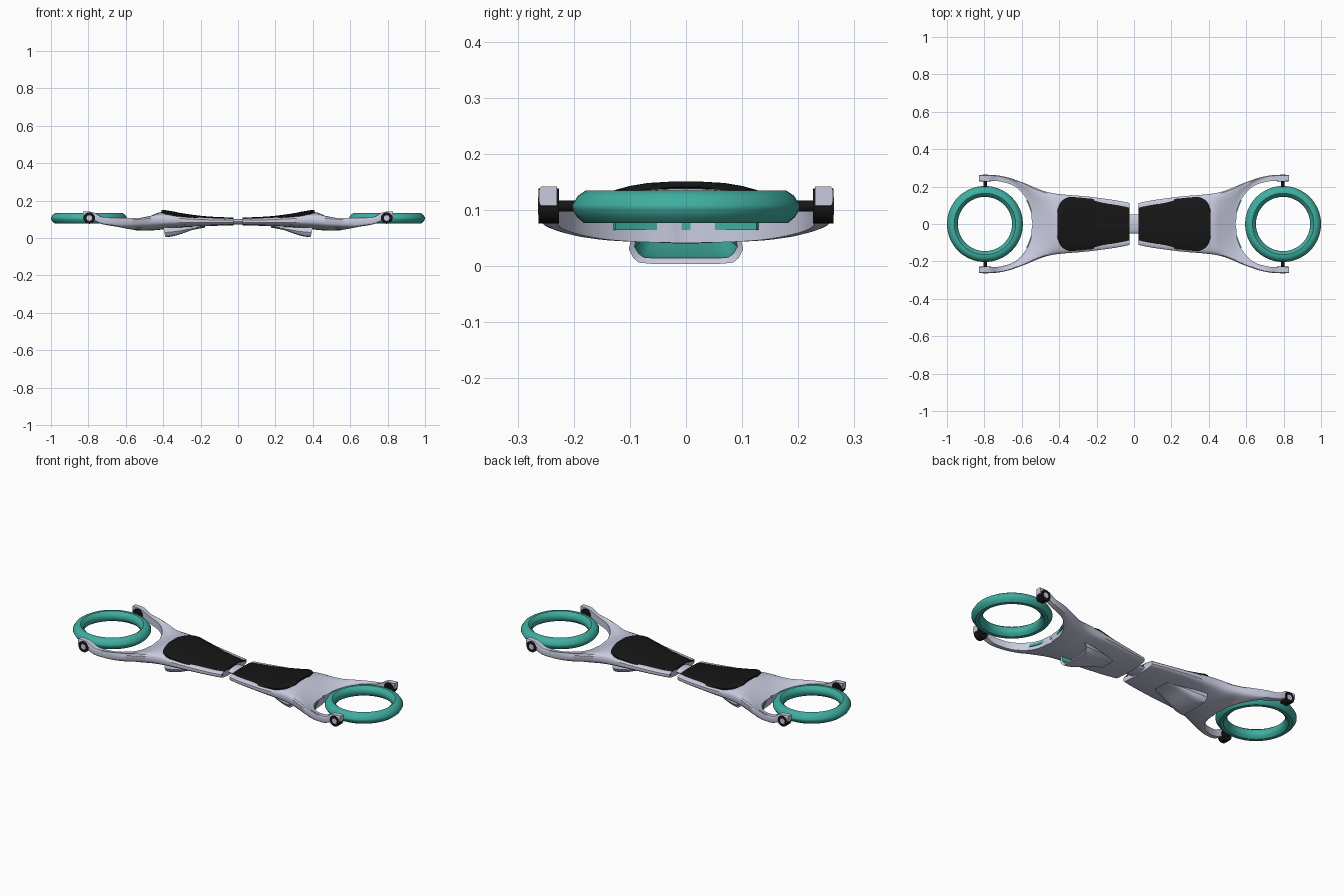
import bpy, bmesh, math
from mathutils import Matrix

if "Cube" in bpy.data.objects:
    bpy.data.objects.remove(bpy.data.objects["Cube"])


def material(name, rgb):
    m = bpy.data.materials.new(name)
    m.diffuse_color = (*rgb, 1)
    m.use_nodes = True
    m.node_tree.nodes["Principled BSDF"].inputs["Base Color"].default_value = m.diffuse_color
    return m


SILVER = material("silver", (0.58, 0.60, 0.74))
TEAL = material("teal", (0.05, 0.42, 0.35))
BLACK = material("black", (0.008, 0.008, 0.008))


def finish(bm, name, mat, axes, angle=35):
    """Store a mesh and mirror it over the world x and/or y planes."""
    bmesh.ops.remove_doubles(bm, verts=bm.verts, dist=1e-5)
    bmesh.ops.recalc_face_normals(bm, faces=bm.faces)
    me = bpy.data.meshes.new(name)
    bm.to_mesh(me)
    bm.free()
    ob = bpy.data.objects.new(name, me)
    bpy.context.collection.objects.link(ob)
    me.materials.append(mat)
    if axes:
        mod = ob.modifiers.new("mirror", 'MIRROR')
        mod.use_axis = ('x' in axes, 'y' in axes, False)
        mod.merge_threshold = 0.0005
    bpy.ops.object.select_all(action='DESELECT')
    ob.select_set(True)
    bpy.context.view_layer.objects.active = ob
    bpy.ops.object.shade_smooth_by_angle(angle=math.radians(angle))
    return ob


def loft(name, rows, mat, axes, closed=True, cycle=False, caps=True, angle=35):
    """Skin a list of equal-length sections, leaving out faces on the y = 0 plane."""
    bm = bmesh.new()
    vs = [[bm.verts.new(p) for p in r] for r in rows]
    n = len(rows[0])
    for i in range(len(rows) if cycle else len(rows) - 1):
        a, b = vs[i], vs[(i + 1) % len(rows)]
        for j in range(n if closed else n - 1):
            q = (a[j], a[(j + 1) % n], b[(j + 1) % n], b[j])
            if 'y' in axes and all(abs(v.co.y) < 1e-6 for v in q):
                continue
            bm.faces.new(q)
    if caps and not cycle:
        bm.faces.new(vs[0])
        bm.faces.new(vs[-1])
    return finish(bm, name, mat, axes, angle)


def resample(table, k):
    """Catmull-Rom refinement of a table of stations."""
    out = []
    for i in range(len(table) - 1):
        p0, p1 = table[max(i - 1, 0)], table[i]
        p2, p3 = table[i + 1], table[min(i + 2, len(table) - 1)]
        for s in range(k):
            t = s / k
            out.append([0.5 * (2 * b + (c - a) * t + (2 * a - 5 * b + 4 * c - d) * t * t
                               + (3 * b - a - 3 * c + d) * t ** 3)
                        for a, b, c, d in zip(p0, p1, p2, p3)])
    return out + [list(table[-1])]


# Deck half with its fork arm: inner x,y / outer x,y / top inner,outer / bottom inner,outer
S = [(.025, 0, .025, .112, .105, .103, .068, .075),
     (.10, 0, .10, .127, .106, .103, .066, .075),
     (.25, 0, .25, .147, .119, .110, .060, .075),
     (.36, 0, .36, .156, .135, .120, .053, .073),
     (.42, 0, .43, .164, .137, .122, .044, .070),
     (.48, 0, .48, .176, .112, .117, .040, .065),
     (.54, 0, .53, .195, .085, .113, .041, .062),
     (.552, .08, .57, .212, .086, .112, .043, .063),
     (.582, .145, .62, .231, .092, .112, .048, .065),
     (.64, .203, .67, .248, .100, .112, .060, .070),
     (.72, .228, .73, .260, .112, .113, .073, .078),
     (.775, .230, .775, .262, .138, .138, .095, .095),
     (.83, .230, .83, .262, .142, .142, .108, .108)]
rows = []
for ix, iy, ox, oy, ti, to, bi, bo in resample(S, 4):
    if ix <= .54:
        iy = 0
    h = to - bo
    rim = [(0, 0), (.25, 0), (.5, 0), (.72, 0), (.88, 0), (.96, .08), (1, .25)]
    point = lambda v, z: (ix + (ox - ix) * v, iy + (oy - iy) * v, z)
    top = [point(v, ti + (to - ti) * v * v - c * h) for v, c in rim]
    low = [point(v, bi + (bo - bi) * v * v + c * h) for v, c in rim]
    rows.append(top + low[::-1])
loft("deck_fork", rows, SILVER, 'xy')

# Foot pads: x, half width, top height
P = [(.025, .107, .110), (.10, .119, .112), (.20, .132, .119), (.30, .142, .133),
     (.345, .144, .142), (.375, .132, .147), (.395, .112, .150), (.41, .070, .151)]
rows = []
for x, w, z in resample(P, 3):
    vs = (0, .3, .6, .8, .93, 1)
    top = [(x, w * v, z - .014 * v ** 4) for v in vs]
    rows.append(top + [(px, py, pz - .010) for px, py, pz in top[::-1]])
loft("foot_pad", rows, BLACK, 'xy')

# Scoops under the deck, open to the outside, with teal linings
def scoop(name, mat, s, lift, x_end):
    U = [(0, 1), (.06, 1), (.084, .96), (.094, .8), (.102, .5), (.096, 0)]
    rows = []
    for x, w, d in resample([(.17, .45, 0), (.24, .70, .012), (.30, .86, .033),
                             (.35, .96, .047), (.388, 1, .052)], 3):
        x = .17 + (x - .17) * (x_end - .17) / .218
        rows.append([(x + .012 * (1 - k), y * w * s, .056 - (d - lift) * k) for y, k in U])
    return rows


outer = scoop("scoop", SILVER, 1, 0, .388)
inner = scoop("scoop", TEAL, .9, .010, .385)
loft("scoop_shell", outer, SILVER, 'xy', closed=False, caps=False)
loft("scoop_lining", inner, TEAL, 'xy', closed=False, caps=False)
loft("scoop_lip", [outer[-1], inner[-1]], SILVER, 'xy', closed=False, caps=False)

# Teal strip set in the concave rear edge of each deck half
rows = []
for i in range(7):
    a = math.radians(i * 5)
    p = [(.795 - r * math.cos(a), r * math.sin(a)) for r in (.252, .262)]
    rows.append([(*p[0], .064), (*p[0], .077), (*p[1], .077), (*p[1], .064)])
loft("edge_strip", rows, TEAL, 'xy')

# Hubless rings
profile = [(.178, .135), (.192, .126), (.203, .109), (.203, .102), (.194, .087), (.182, .077),
           (.164, .077), (.150, .088), (.145, .100), (.145, .112), (.150, .124), (.164, .135)]
rows = []
for i in range(64):
    a = math.tau * i / 64
    rows.append([(.797 + r * math.cos(a), r * math.sin(a), z) for r, z in profile])
loft("ring_wheel", rows, TEAL, 'x', cycle=True)


def cylinder(name, mat, r, y0, y1, x=.795, z=.107):
    """Cylinder along y, mirrored to all four fork ends."""
    bm = bmesh.new()
    bmesh.ops.create_cone(bm, cap_ends=True, segments=24, radius1=r, radius2=r, depth=y1 - y0)
    bm.transform(Matrix.Translation((x, (y0 + y1) / 2, z)) @ Matrix.Rotation(math.pi / 2, 4, 'X'))
    return finish(bm, name, mat, 'xy')


# Fork hubs, caps and pivot pins
cylinder("fork_hub", BLACK, .031, .226, .2625)
cylinder("hub_cap", SILVER, .015, .258, .2635)
cylinder("pivot_pin", BLACK, .010, .190, .230)

# Central joint between the two halves
bm = bmesh.new()
bmesh.ops.create_cone(bm, cap_ends=True, segments=24, radius1=1, radius2=1, depth=.08)
bm.transform(Matrix.Translation((0, 0, .088)) @ Matrix.Diagonal((1, .052, .015, 1))
             @ Matrix.Rotation(math.pi / 2, 4, 'Y'))
finish(bm, "centre_joint", SILVER, '')
